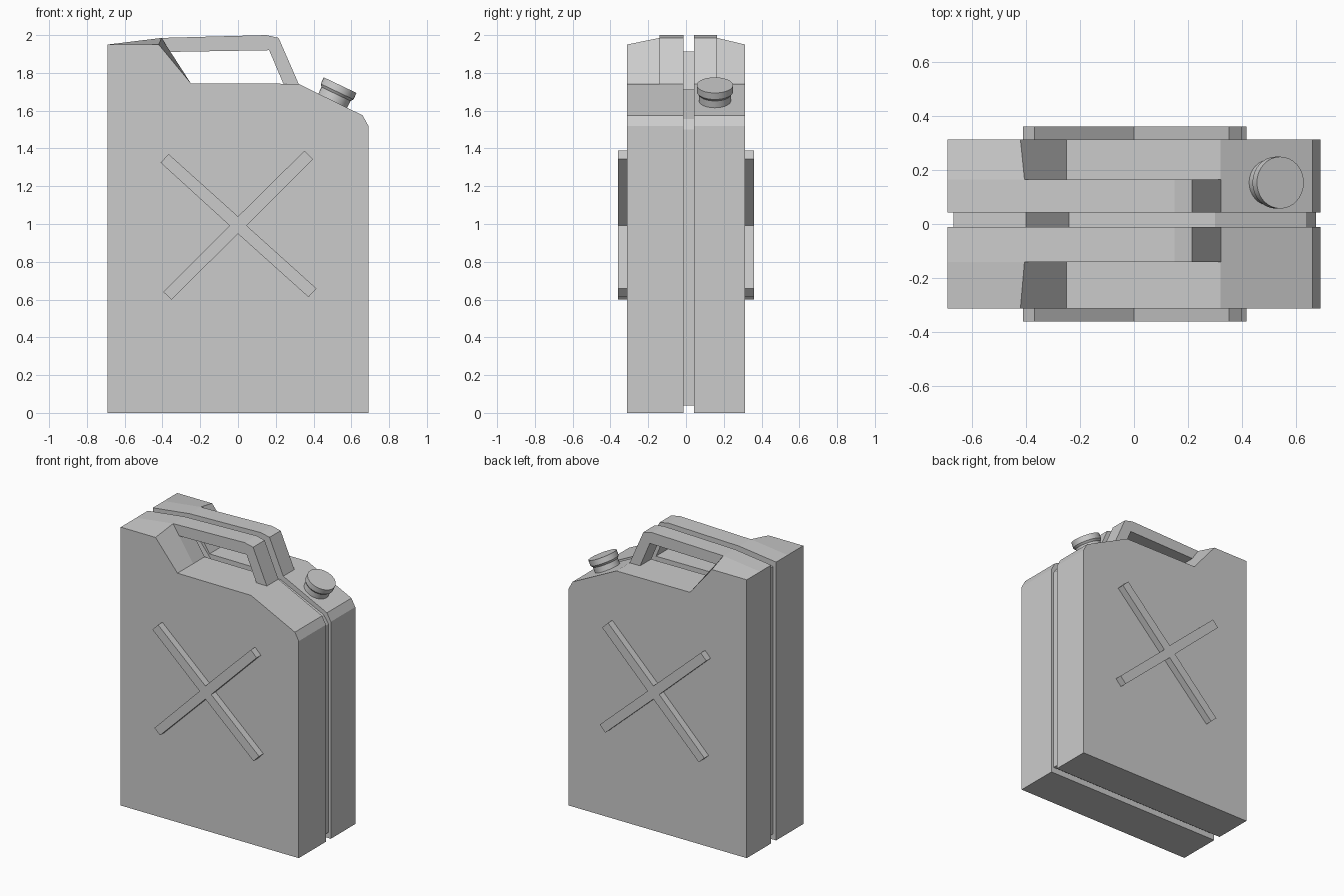
import bpy, bmesh, math
from mathutils import Matrix

if "Cube" in bpy.data.objects:
    bpy.data.objects.remove(bpy.data.objects["Cube"])


def loft(name, sections):
    """Skin a closed solid through (y, [(x, z), ...]) sections."""
    bm = bmesh.new()
    rings = [[bm.verts.new((x, y, z)) for x, z in pts] for y, pts in sections]
    n = len(rings[0])
    for a, b in zip(rings, rings[1:]):
        for i in range(n):
            j = (i + 1) % n
            bm.faces.new((a[i], a[j], b[j], b[i]))
    bm.faces.new(rings[0])
    bm.faces.new(rings[-1])
    bmesh.ops.recalc_face_normals(bm, faces=bm.faces)
    me = bpy.data.meshes.new(name)
    bm.to_mesh(me)
    bm.free()
    ob = bpy.data.objects.new(name, me)
    bpy.context.collection.objects.link(ob)
    return ob


# Can outline, with the rear shoulder corner varying across the depth
def outline(corner):
    return [(-0.69, 0), (0.69, 0), (0.69, 1.52), (0.66, 1.575), (0.32, 1.742),
            (-0.25, 1.745), corner, (-0.69, 1.95)]


outer, inner = outline((-0.42, 1.95)), outline((-0.405, 1.985))
handle = [(-0.405, 1.985), (0.15, 2.0), (0.215, 1.985), (0.322, 1.74),
          (0.24, 1.743), (0.165, 1.92), (-0.357, 1.911)]

# Two pressed halves, each carrying one handle bar
for side, y_out, y_mid, y_in in (("front", -0.313, -0.14, -0.012),
                                 ("back", 0.313, 0.165, 0.042)):
    loft(side + "_shell", [(y_out, outer), (y_mid, inner), (y_in, inner)])
    loft(side + "_handle", [(y_mid, handle), (y_in, handle)])

# Recessed seam between the halves
seam = [(-0.667, 0.04), (0.672, 0.04), (0.672, 1.5), (0.635, 1.555),
        (0.30, 1.712), (-0.24, 1.712), (-0.40, 1.913), (-0.667, 1.913)]
loft("seam_core", [(-0.012, seam), (0.042, seam)])

# Raised cross ribs on both faces
cross = [(-0.41, 1.325), (-0.367, 1.37), (0, 1.04), (0.352, 1.388),
         (0.397, 1.343), (0.045, 0.992), (0.416, 0.658), (0.373, 0.613),
         (0, 0.948), (-0.352, 0.6), (-0.395, 0.64), (-0.045, 0.992)]
for side, s in (("front", -1), ("back", 1)):
    loft(side + "_cross_rib", [(s * 0.312, cross), (s * 0.361, cross)])

# Screw cap: revolved profile, tilted square to the sloping shoulder
profile = [(0.085, -0.16), (0.085, -0.052), (0.096, -0.038), (0.096, 0)]
bm = bmesh.new()
N = 32
rings = [[bm.verts.new((r * math.cos(2 * math.pi * i / N),
                        r * math.sin(2 * math.pi * i / N), z))
          for i in range(N)] for r, z in profile]
for a, b in zip(rings, rings[1:]):
    for i in range(N):
        j = (i + 1) % N
        bm.faces.new((a[i], a[j], b[j], b[i]))
bm.faces.new(rings[0])
bm.faces.new(rings[-1])
bmesh.ops.recalc_face_normals(bm, faces=bm.faces)
bm.transform(Matrix.Translation((0.541, 0.153, 1.735))
             @ Matrix.Rotation(math.radians(25.5), 4, 'Y'))
me = bpy.data.meshes.new("screw_cap")
bm.to_mesh(me)
bm.free()
cap = bpy.data.objects.new("screw_cap", me)
bpy.context.collection.objects.link(cap)
bpy.context.view_layer.objects.active = cap
cap.select_set(True)
bpy.ops.object.shade_smooth_by_angle(angle=math.radians(30))
